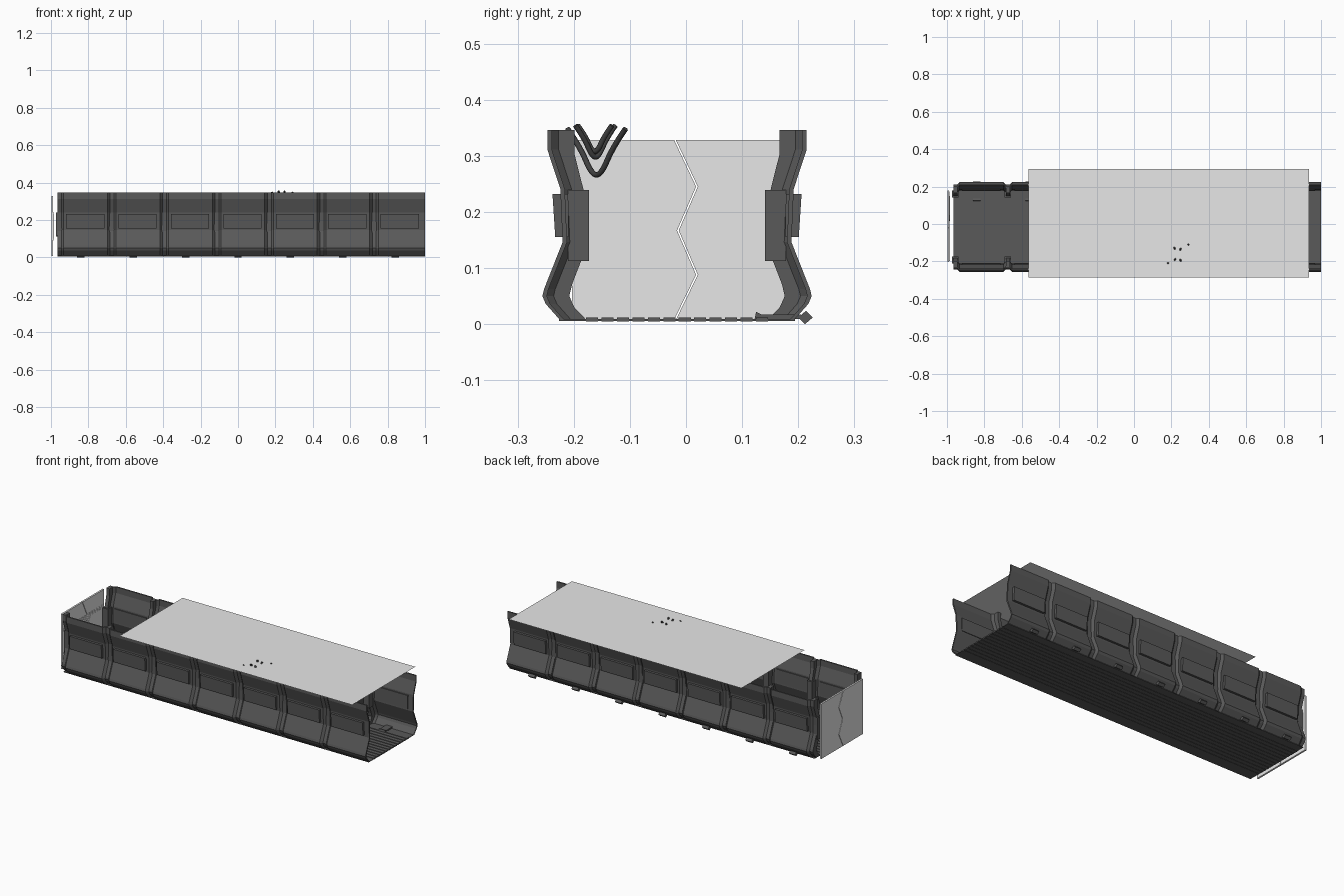
import bpy, bmesh, math

if "Cube" in bpy.data.objects:
    bpy.data.objects.remove(bpy.data.objects["Cube"])

C = -0.016          # centre line of the corridor in y
PITCH = 0.2805      # length of one wall segment
X0, X1 = -0.965, 1.0
N = 7


def material(name, v):
    m = bpy.data.materials.new(name)
    m.diffuse_color = (v, v, v, 1)
    m.use_nodes = True
    m.node_tree.nodes["Principled BSDF"].inputs["Base Color"].default_value = m.diffuse_color
    return m


DARK = material("dark grey metal", 0.1)
BLACK = material("black rubber", 0.05)
LIGHT = material("light grey", 0.8)


def finish(bm, name, mat):
    bmesh.ops.recalc_face_normals(bm, faces=bm.faces)
    me = bpy.data.meshes.new(name)
    bm.to_mesh(me)
    bm.free()
    me.materials.append(mat)
    ob = bpy.data.objects.new(name, me)
    bpy.context.collection.objects.link(ob)
    return ob


def loft(bm, sections):
    """Closed loft through (x, [(y, z), ...]) sections, capped at both ends."""
    rings = [[bm.verts.new((x, y, z)) for y, z in pts] for x, pts in sections]
    n = len(rings[0])
    for a, b in zip(rings, rings[1:]):
        for i in range(n):
            j = (i + 1) % n
            bm.faces.new((a[i], a[j], b[j], b[i]))
    bm.faces.new(rings[0])
    bm.faces.new(rings[-1])


def prism(bm, pts, xa, xb):
    loft(bm, [(xa, pts), (xb, pts)])


def rect(ya, yb, za, zb):
    return [(ya, za), (yb, za), (yb, zb), (ya, zb)]


# Wall profiles: distance from the centre line, height
OUTER = [(0.231, 0.346), (0.231, 0.311), (0.208, 0.241), (0.204, 0.146),
         (0.237, 0.0625), (0.240, 0.05), (0.234, 0.036), (0.210, 0.009)]
INNER = [(0.163, 0.009), (0.183, 0.03), (0.192, 0.05), (0.187, 0.071),
         (0.171, 0.1125), (0.167, 0.241), (0.183, 0.304), (0.183, 0.346)]


def side_pts(pts, s):
    return [(C + s * d, z) for d, z in pts]


def skin(s, inset):
    out = [(d - inset, z) for d, z in OUTER]
    return side_pts(out + [(d - 0.008, z) for d, z in reversed(out)], s)


for s, side in ((-1, "front"), (1, "back")):
    walls, ribs, boxes, panels = (bmesh.new() for _ in range(4))
    for i in range(N):
        x = X0 + i * PITCH
        e = X1 if i == N - 1 else x + PITCH
        tail = 0 if i == N - 1 else 0.015
        # thin wall skin, drawn in at the joints
        loft(walls, [(x + 0.018, skin(s, 0.015)), (x + 0.033, skin(s, 0)),
                     (e - 0.014, skin(s, 0)), (e, skin(s, tail))])
        # structural rib in the joint
        prism(ribs, side_pts([(d - 0.012, z) for d, z in OUTER] + INNER, s), x, x + 0.021)
        # mid-height block on the rib
        prism(boxes, side_pts(rect(0.157, 0.194, 0.1125, 0.239), s), x - 0.007, x + 0.028)
        # raised rectangular panel, through both faces of the wall
        prism(panels, side_pts([(0.222, 0.232), (0.217, 0.155), (0.193, 0.155), (0.194, 0.232)], s),
              x + 0.045, x + 0.25)
    finish(walls, side + "_wall_skin", DARK)
    finish(ribs, side + "_wall_ribs", DARK)
    finish(boxes, side + "_rib_blocks", DARK)
    finish(panels, side + "_wall_panels", DARK)

# Floor sheet with lengthwise slats
bm = bmesh.new()
prism(bm, rect(C - 0.21, C + 0.21, 0.006, 0.009), X0, X1)
slats = 12
w = 0.33 / slats
for i in range(slats):
    y = C - 0.165 + i * w
    prism(bm, rect(y + 0.003, y + w - 0.003, 0.0045, 0.012), X0, X1)
finish(bm, "slatted_floor", DARK)

# Small fittings along the foot of the back wall
bm = bmesh.new()
for i in range(N):
    x = (i - 3) * 0.28
    prism(bm, [(0.20, 0.012), (0.212, 0.0), (0.226, 0.012), (0.214, 0.024)], x - 0.02, x + 0.02)
    prism(bm, [(0.122, 0.008), (0.125, 0.022), (0.135, 0.017), (0.205, 0.017), (0.205, 0.009)],
          x - 0.02, x + 0.02)
finish(bm, "foot_fittings", DARK)

# Sliding door: two leaves meeting at a zigzag seam
SEAM = [(-0.018, 0.328), (0.021, 0.245), (-0.013, 0.167), (0.021, 0.088), (-0.018, 0.008)]
YL, YR = -0.203, 0.18
bm = bmesh.new()
prism(bm, [(YL, 0.328)] + [(y - 0.003, z) for y, z in SEAM] + [(YL, 0.008)], -0.998, -0.988)
finish(bm, "door_leaf_front", LIGHT)
bm = bmesh.new()
prism(bm, [(YR, 0.328)] + SEAM + [(YR, 0.008)], -0.998, -0.988)
finish(bm, "door_leaf_back", LIGHT)
# nested raised plates on both leaves
bm = bmesh.new()
for k in range(4):
    o, x = 0.006 * k, -0.988 + 0.0012 * (k + 1)
    h = 0.073 - 0.004 * k
    prism(bm, [(YL + 0.005, 0.167 + h), (0.008 - o, 0.167 + h), (-0.02 - o, 0.167),
               (0.008 - o, 0.167 - h), (YL + 0.005, 0.167 - h)], -0.9885, x)
for k in range(3):
    o, x = 0.012 * k, -0.988 + 0.0012 * (k + 1)
    h = 0.076 - 0.008 * k
    prism(bm, [(YR - 0.005 - o, 0.167 + h), (0.024 + o, 0.167 + h), (-0.008 + o, 0.167),
               (0.024 + o, 0.167 - h), (YR - 0.005 - o, 0.167 - h)], -0.9885, x)
finish(bm, "door_raised_plates", LIGHT)

# Flat ceiling sheet
bm = bmesh.new()
bm.faces.new([bm.verts.new((x, y, 0.347)) for x, y in
              ((-0.563, -0.287), (0.936, -0.287), (0.936, 0.294), (-0.563, 0.294))])
finish(bm, "ceiling_sheet", LIGHT)


# Hanging cables whose ends poke through the ceiling
def cable(name, xa, xb, ya, yb, top, low):
    cu = bpy.data.curves.new(name, 'CURVE')
    cu.dimensions = '3D'
    cu.bevel_depth = 0.005
    cu.bevel_resolution = 2
    cu.use_fill_caps = True
    sp = cu.splines.new('NURBS')
    pts = [(0, top), (0.22, top - 0.4 * (top - low)), (0.42, low), (0.58, low),
           (0.78, top - 0.4 * (top - low)), (1, top)]
    sp.points.add(len(pts) - 1)
    for p, (t, z) in zip(sp.points, pts):
        p.co = (xa + (xb - xa) * t, ya + (yb - ya) * t, z, 1)
    sp.order_u = 3
    sp.use_endpoint_u = True
    sp.resolution_u = 6
    cu.materials.append(BLACK)
    bpy.context.collection.objects.link(bpy.data.objects.new(name, cu))


cable("cable_short", 0.217, 0.25, -0.193, -0.132, 0.354, 0.308)
cable("cable_middle", 0.25, 0.215, -0.197, -0.126, 0.354, 0.298)
cable("cable_long", 0.18, 0.293, -0.211, -0.108, 0.348, 0.266)
